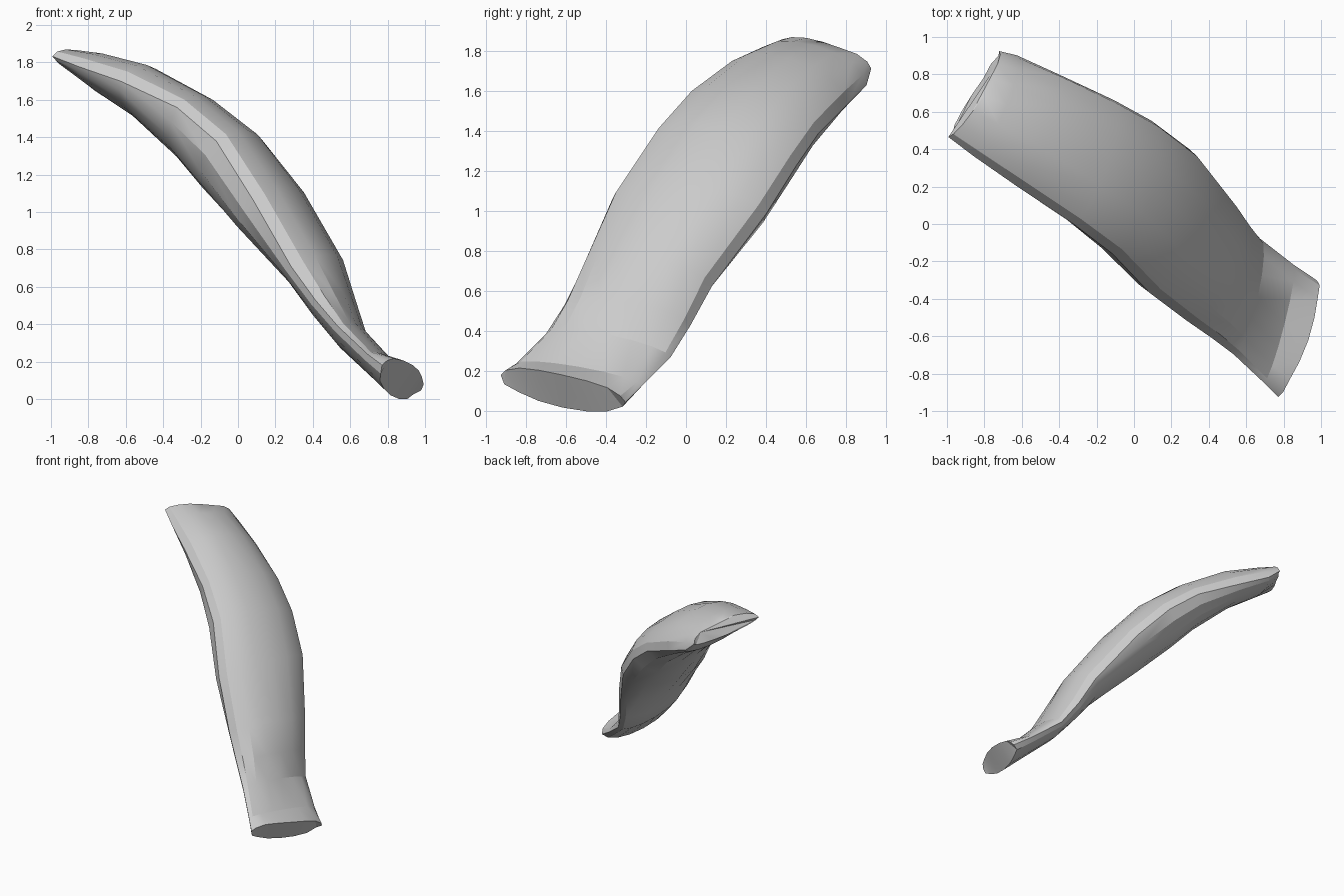
import bpy, bmesh, math, random
from mathutils import Vector

if "Cube" in bpy.data.objects:
    bpy.data.objects.remove(bpy.data.objects["Cube"])

random.seed(4)
SIDES = 16

# Cross-sections along the strip: left edge, right edge, upper bulge, lower bulge
SECTIONS = [
    ((0.78, -0.93, 0.17), (0.98, -0.30, 0.04), 0.09, 0.11),
    ((0.70, -0.85, 0.23), (0.86, -0.22, 0.12), 0.05, 0.09),
    ((0.54, -0.70, 0.38), (0.68, -0.08, 0.26), 0.08, 0.08),
    ((0.42, -0.61, 0.52), (0.59, 0.02, 0.42), 0.13, 0.09),
    ((0.29, -0.52, 0.70), (0.51, 0.13, 0.62), 0.17, 0.11),
    ((0.09, -0.37, 1.05), (0.30, 0.40, 0.98), 0.17, 0.21),
    ((-0.11, -0.16, 1.37), (0.10, 0.55, 1.22), 0.16, 0.25),
    ((-0.32, 0.00, 1.55), (-0.10, 0.66, 1.38), 0.15, 0.21),
    ((-0.62, 0.20, 1.69), (-0.40, 0.80, 1.52), 0.17, 0.11),
    ((-0.85, 0.36, 1.77), (-0.62, 0.90, 1.62), 0.14, 0.06),
    ((-0.98, 0.46, 1.82), (-0.71, 0.92, 1.70), 0.09, 0.03),
]
lefts = [Vector(s[0]) for s in SECTIONS]
rights = [Vector(s[1]) for s in SECTIONS]
mids = [(a + b) / 2 for a, b in zip(lefts, rights)]

bm = bmesh.new()
rings = []
last = len(SECTIONS) - 1
for i, (_, _, up, down) in enumerate(SECTIONS):
    half = (rights[i] - lefts[i]) / 2
    tangent = mids[min(i + 1, last)] - mids[max(i - 1, 0)]
    normal = half.cross(tangent).normalized()
    ring = []
    for k in range(SIDES):
        a = 2 * math.pi * k / SIDES
        s = math.sin(a)
        p = mids[i] + half * math.cos(a) + normal * s * (up if s > 0 else down)
        # ragged torn ends
        if i in (0, last):
            p += tangent.normalized() * random.uniform(-0.012, 0.012)
        ring.append(bm.verts.new(p))
    rings.append(ring)

# Skin between the sections
for lower, upper in zip(rings, rings[1:]):
    for k in range(SIDES):
        n = (k + 1) % SIDES
        bm.faces.new((lower[k], lower[n], upper[n], upper[k]))

# Flat end caps
bm.faces.new(rings[0])
bm.faces.new(rings[-1])
bmesh.ops.triangulate(bm, faces=bm.faces[:])
bmesh.ops.recalc_face_normals(bm, faces=bm.faces[:])

# Stand on the ground, centred
lo = Vector([min(v.co[j] for v in bm.verts) for j in range(3)])
hi = Vector([max(v.co[j] for v in bm.verts) for j in range(3)])
shift = Vector((-(lo.x + hi.x) / 2, -(lo.y + hi.y) / 2, -lo.z))
bmesh.ops.translate(bm, verts=bm.verts[:], vec=shift)

mesh = bpy.data.meshes.new("curved_strip")
bm.to_mesh(mesh)
bm.free()
strip = bpy.data.objects.new("curved_strip", mesh)
bpy.context.collection.objects.link(strip)
bpy.context.view_layer.objects.active = strip
strip.select_set(True)
bpy.ops.object.shade_smooth_by_angle(angle=math.radians(20))
